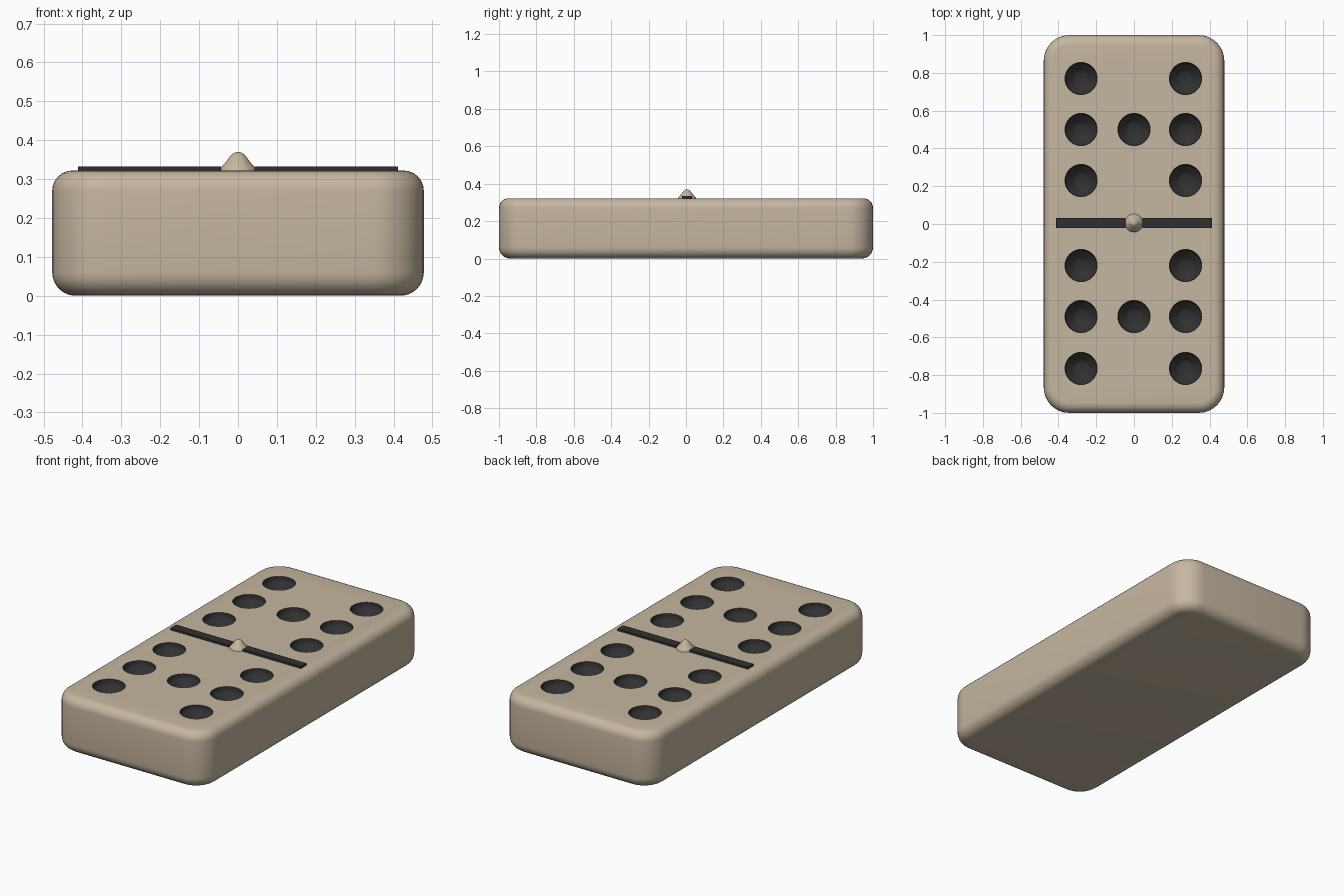
import bpy, bmesh, math

cube = bpy.data.objects.get("Cube")
if cube:
    bpy.data.objects.remove(cube, do_unlink=True)

TOP = 0.322


def material(name, rgb):
    m = bpy.data.materials.new(name)
    m.use_nodes = True
    m.diffuse_color = (*rgb, 1)
    m.node_tree.nodes["Principled BSDF"].inputs["Base Color"].default_value = (*rgb, 1)
    return m


ivory = material("warm ivory", (0.56, 0.47, 0.35))
black = material("charcoal black", (0.03, 0.03, 0.032))


def loft(bm, rings, mat=0):
    """Skin a stack of closed rings and cap both ends."""
    loops = [[bm.verts.new(p) for p in ring] for ring in rings]
    n = len(loops[0])
    faces = [bm.faces.new((a[i], a[(i + 1) % n], b[(i + 1) % n], b[i]))
             for a, b in zip(loops, loops[1:]) for i in range(n)]
    faces += [bm.faces.new(loops[0][::-1]), bm.faces.new(loops[-1])]
    for f in faces:
        f.material_index = mat


def finish(name, bm, mats, angle=40):
    bmesh.ops.recalc_face_normals(bm, faces=bm.faces)
    mesh = bpy.data.meshes.new(name)
    bm.to_mesh(mesh)
    bm.free()
    for m in mats:
        mesh.materials.append(m)
    ob = bpy.data.objects.new(name, mesh)
    bpy.context.collection.objects.link(ob)
    smooth(ob, angle)
    return ob


def smooth(ob, angle):
    bpy.ops.object.select_all(action='DESELECT')
    ob.select_set(True)
    bpy.context.view_layer.objects.active = ob
    bpy.ops.object.shade_smooth_by_angle(angle=math.radians(angle))


def circle(x, y, z, r, n=32):
    return [(x + r * math.cos(2 * math.pi * i / n),
             y + r * math.sin(2 * math.pi * i / n), z) for i in range(n)]


def rounded_rect(hx, hy, r, z, steps=8):
    pts = []
    for q, (sx, sy) in enumerate([(1, 1), (-1, 1), (-1, -1), (1, -1)]):
        for i in range(steps + 1):
            a = (q + i / steps) * math.pi / 2
            pts.append((sx * (hx - r) + r * math.cos(a),
                        sy * (hy - r) + r * math.sin(a), z))
    return pts


# Tile body: rounded block with softened top and bottom edges
bm = bmesh.new()
rings = []
for edge, base, sign in ((0.06, 0.06, -1), (0.052, TOP - 0.052, 1)):
    arc = [i * math.pi / 12 for i in range(7)]
    for a in (reversed(arc) if sign < 0 else arc):
        inset = edge * (1 - math.cos(a))
        rings.append(rounded_rect(0.478 - inset, 1 - inset, 0.135 - inset,
                                  base + sign * edge * math.sin(a)))
loft(bm, rings)
body = finish("tile_body", bm, [ivory, black])

# Dished pips, cut into the top face
bm = bmesh.new()
for y in (0.77, 0.5, 0.23, -0.22, -0.49, -0.765):
    for x in (-0.28, 0, 0.273):
        if x == 0 and y not in (0.5, -0.49):
            continue
        profile = [(0.03, 0.062), (0.048, 0.055), (0.056, 0.042),
                   (0.076, 0.034), (0.085, 0.018), (0.086, -0.02)]
        loft(bm, [circle(x, y, TOP - d, r) for r, d in profile], 1)
cutter = finish("pip_cutter", bm, [ivory, black])
cutter.hide_render = True
mod = body.modifiers.new("pips", 'BOOLEAN')
mod.operation = 'DIFFERENCE'
mod.solver = 'EXACT'
mod.object = cutter
bpy.context.view_layer.objects.active = body
bpy.ops.object.modifier_apply(modifier=mod.name)
bpy.data.objects.remove(cutter, do_unlink=True)
smooth(body, 40)

# Raised dividing bar in two halves
for name, side in (("left_divider", 1), ("right_divider", -1)):
    bm = bmesh.new()
    bmesh.ops.create_cube(bm, size=1)
    for v in bm.verts:
        v.co = (side * 0.228 + v.co.x * 0.368, 0.005 + v.co.y * 0.052,
                TOP + 0.002 + v.co.z * 0.018)
    finish(name, bm, [black])

# Bell-shaped centre stud
bm = bmesh.new()
stud = [(0.05, -0.01), (0.047, 0.004), (0.038, 0.014), (0.028, 0.026),
        (0.021, 0.036), (0.013, 0.044), (0.004, 0.048)]
loft(bm, [circle(0, 0.005, TOP + h, r) for r, h in stud])
finish("centre_stud", bm, [ivory], 60)
